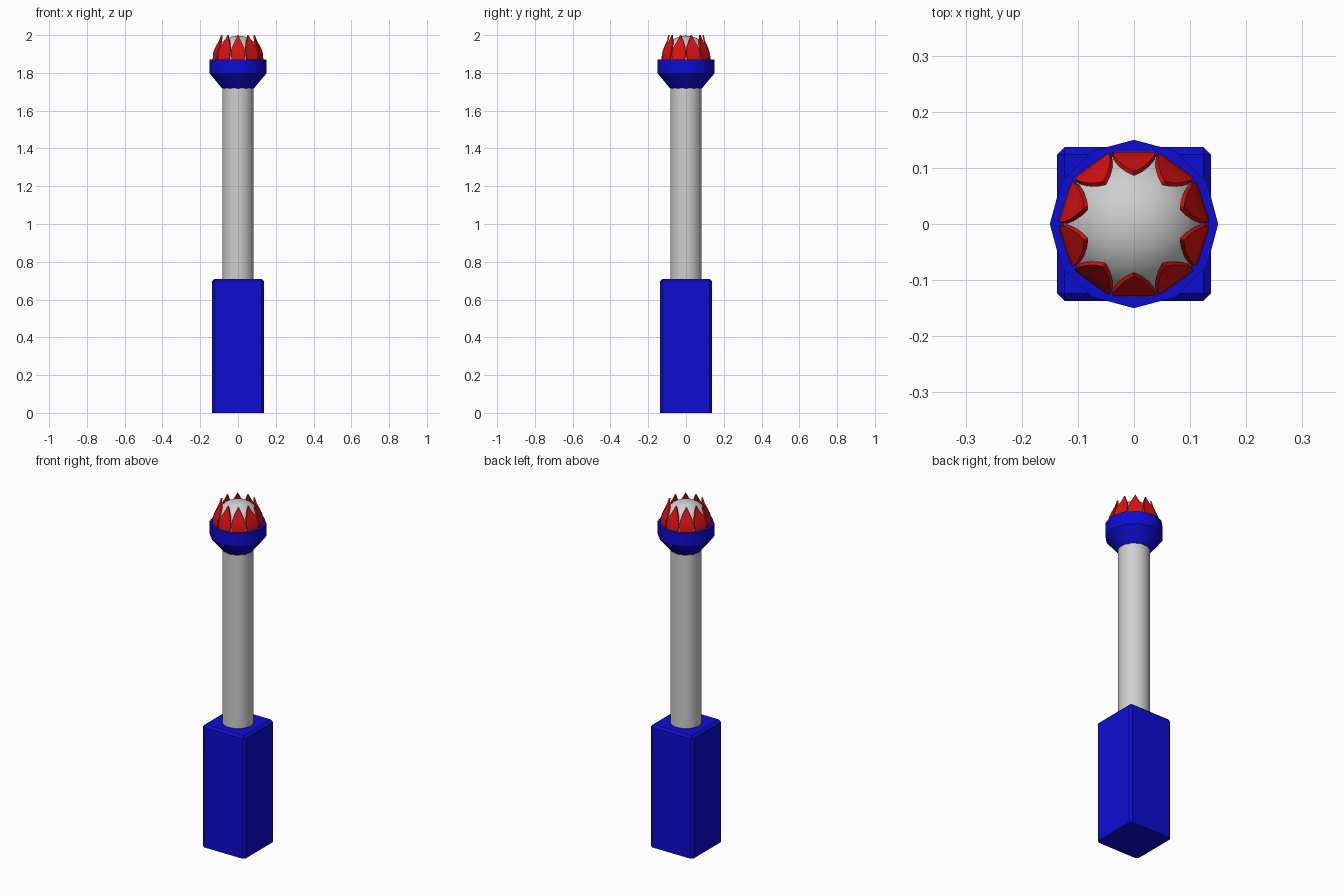
import bpy, bmesh, math
from mathutils import Matrix

if "Cube" in bpy.data.objects:
    bpy.data.objects.remove(bpy.data.objects["Cube"], do_unlink=True)


def material(name, rgb):
    m = bpy.data.materials.new(name)
    m.use_nodes = True
    m.diffuse_color = (*rgb, 1)
    m.node_tree.nodes["Principled BSDF"].inputs["Base Color"].default_value = (*rgb, 1)
    return m


BLUE = material("blue", (0.004, 0.004, 0.65))
GREY = material("light grey", (0.62, 0.62, 0.62))
RED = material("red", (0.7, 0.006, 0.006))


def add(name, bm, mat, smooth=None):
    """Turn a bmesh into a named, coloured object."""
    bmesh.ops.recalc_face_normals(bm, faces=bm.faces)
    mesh = bpy.data.meshes.new(name)
    bm.to_mesh(mesh)
    bm.free()
    ob = bpy.data.objects.new(name, mesh)
    bpy.context.collection.objects.link(ob)
    mesh.materials.append(mat)
    if smooth:
        bpy.ops.object.select_all(action='DESELECT')
        ob.select_set(True)
        bpy.context.view_layer.objects.active = ob
        bpy.ops.object.shade_smooth_by_angle(angle=math.radians(smooth))
    return ob


def lathe(name, profile, sides, mat, smooth):
    """Closed solid from stacked rings of (radius, height)."""
    bm = bmesh.new()
    rings = [[bm.verts.new((r * math.cos(math.tau * i / sides),
                            r * math.sin(math.tau * i / sides), z))
              for i in range(sides)] for r, z in profile]
    for a, b in zip(rings, rings[1:]):
        for i in range(sides):
            j = (i + 1) % sides
            bm.faces.new((a[i], a[j], b[j], b[i]))
    bm.faces.new(rings[0])
    bm.faces.new(rings[-1])
    return add(name, bm, mat, smooth)


# Square handle block, chamfered on all but its bottom edges
bm = bmesh.new()
bmesh.ops.create_cube(bm, size=1, matrix=Matrix.Translation((0, 0, 0.355))
                      @ Matrix.Diagonal((0.274, 0.274, 0.71, 1)))
edges = [e for e in bm.edges if max(v.co.z for v in e.verts) > 0.1]
bmesh.ops.bevel(bm, geom=edges, offset=0.013, segments=1, affect='EDGES')
add("handle_block", bm, BLUE)

# Round shaft and twelve-sided cup
lathe("shaft", [(0.083, 0.7), (0.083, 1.73)], 32, GREY, 40)
lathe("cup", [(0.08, 1.713), (0.15, 1.797), (0.15, 1.872)], 12, BLUE, 35)

# Dome resting in the cup
bm = bmesh.new()
bmesh.ops.create_uvsphere(bm, u_segments=32, v_segments=20, radius=0.127,
                          matrix=Matrix.Translation((0, 0, 1.87)))
add("dome", bm, GREY, 60)

# Ring of ten pointed leaves: (radius, height, half width) from base to tip
LEAF = [(0.130, 1.865, 0.033), (0.128, 1.895, 0.038), (0.122, 1.920, 0.036),
        (0.112, 1.945, 0.028), (0.101, 1.970, 0.015), (0.094, 2.0, 0.001)]
THICK = 0.008
for n in range(10):
    bm = bmesh.new()
    turn = Matrix.Rotation(math.tau * n / 10, 4, 'Z')
    # each level has an outer and an inner pair of corners
    levels = [[bm.verts.new(turn @ v.to_3d()) for v in
               (Matrix.Translation((x, -y, z)).to_translation()
                for x, y in ((-w, r), (w, r), (w, r - THICK), (-w, r - THICK)))]
              for r, z, w in LEAF]
    for a, b in zip(levels, levels[1:]):
        for i in range(4):
            j = (i + 1) % 4
            bm.faces.new((a[i], a[j], b[j], b[i]))
    bm.faces.new(levels[0])
    bm.faces.new(levels[-1])
    add(f"leaf_{n + 1}", bm, RED, 35)
